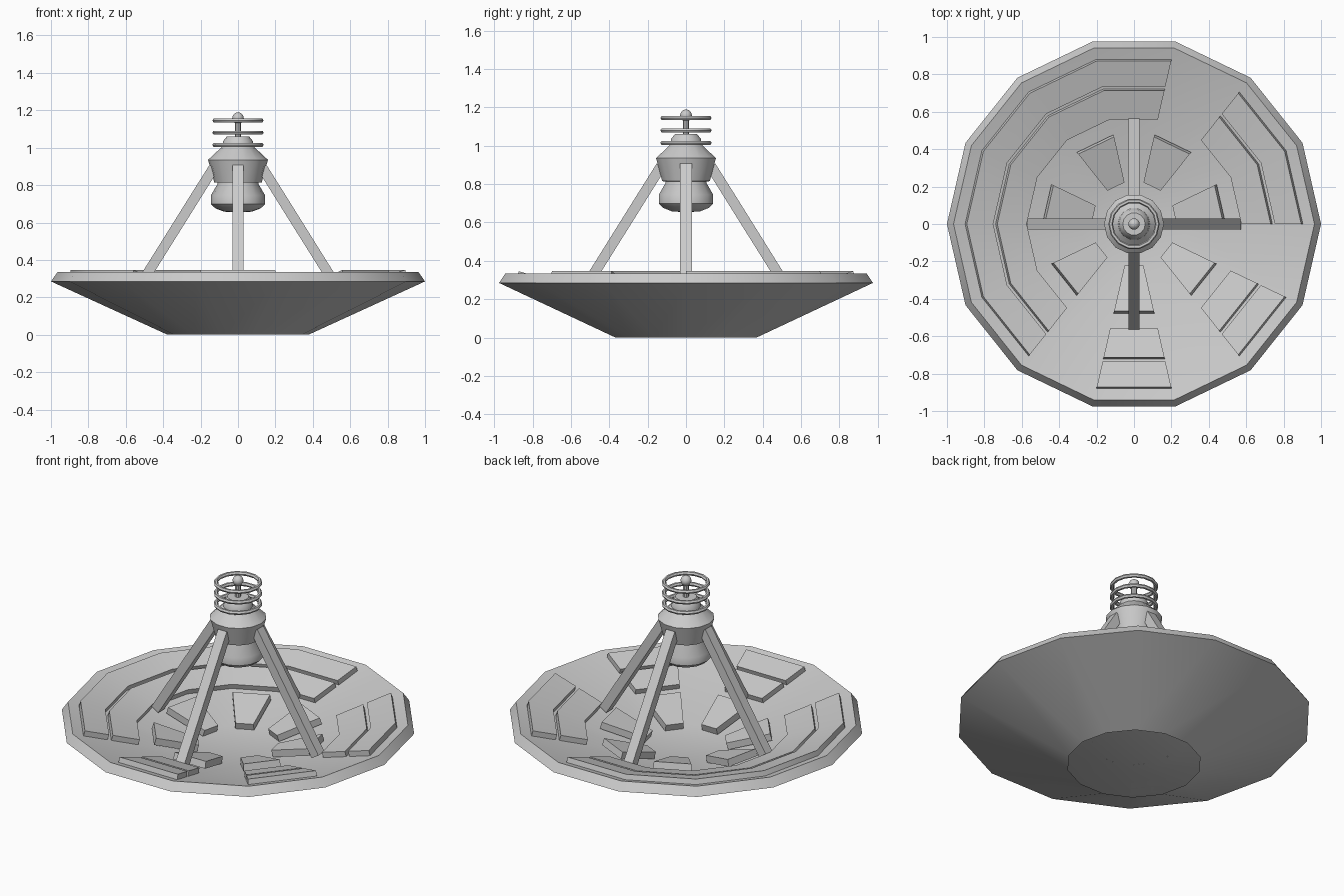
import bpy, bmesh
from math import cos, sin, pi, radians
from mathutils import Vector

if "Cube" in bpy.data.objects:
    bpy.data.objects.remove(bpy.data.objects["Cube"])

N = 14                       # sides of the dish
STEP = 2 * pi / N
SLOPE = (0.335 - 0.13) / (0.965 - 0.29)


def finish(bm, name, angle=30):
    bmesh.ops.remove_doubles(bm, verts=bm.verts, dist=1e-5)
    bmesh.ops.recalc_face_normals(bm, faces=bm.faces)
    me = bpy.data.meshes.new(name)
    bm.to_mesh(me)
    bm.free()
    me.polygons.foreach_set("use_smooth", [True] * len(me.polygons))
    me.set_sharp_from_angle(angle=radians(angle))
    ob = bpy.data.objects.new(name, me)
    bpy.context.collection.objects.link(ob)
    return ob


def lathe(name, profile, sides, angle=30):
    """Revolve (radius, z) points around the z axis."""
    bm = bmesh.new()
    rings = []
    for r, z in profile:
        if r == 0:
            rings.append([bm.verts.new((0, 0, z))] * sides)
        else:
            rings.append([bm.verts.new((r * cos(2 * pi * i / sides), r * sin(2 * pi * i / sides), z))
                          for i in range(sides)])
    for a, b in zip(rings, rings[1:]):
        for i in range(sides):
            j = (i + 1) % sides
            bm.faces.new(list(dict.fromkeys((a[i], a[j], b[j], b[i]))))
    return finish(bm, name, angle)


def cone_z(r):
    return 0.13 + (r - 0.29) * SLOPE


def panel(name, first, count, r0, r1, thick, lift=0.0):
    """Raised plate lying on the dish, following its facets."""
    bm = bmesh.new()
    shift = thick * SLOPE    # plate is raised along the slope normal
    sections = []
    for k in range(first, first + count + 1):
        c, s = cos(k * STEP), sin(k * STEP)
        pts = [(r0, cone_z(r0) + lift), (r1, cone_z(r1) + lift),
               (r1 - shift, cone_z(r1) + lift + thick), (r0 - shift, cone_z(r0) + lift + thick)]
        sections.append([bm.verts.new((r * c, r * s, z)) for r, z in pts])
    for a, b in zip(sections, sections[1:]):
        for i in range(4):
            j = (i + 1) % 4
            bm.faces.new((a[i], a[j], b[j], b[i]))
    bm.faces.new(sections[0])
    bm.faces.new(sections[-1])
    finish(bm, name)


def ring(name, z, major, minor, sides=14, tube=6):
    bm = bmesh.new()
    g = [[bm.verts.new(((major + minor * cos(2 * pi * j / tube)) * cos(2 * pi * i / sides),
                        (major + minor * cos(2 * pi * j / tube)) * sin(2 * pi * i / sides),
                        z + minor * sin(2 * pi * j / tube))) for j in range(tube)]
         for i in range(sides)]
    for i in range(sides):
        for j in range(tube):
            i2, j2 = (i + 1) % sides, (j + 1) % tube
            bm.faces.new((g[i][j], g[i2][j], g[i2][j2], g[i][j2]))
    finish(bm, name, 40)


def strut(name, angle):
    """Square bar leaning from the dish to the receiver."""
    out = Vector((cos(angle), sin(angle), 0))
    side = Vector((-sin(angle), cos(angle), 0))
    up = Vector((0, 0, 1))
    low, high = out * 0.548 + up * 0.225, out * 0.13 + up * 0.893
    across = (high - low).normalized().cross(side)
    bm = bmesh.new()
    ends = [[bm.verts.new(p + side * a * 0.03 + across * b * 0.027)
             for a, b in ((-1, -1), (1, -1), (1, 1), (-1, 1))] for p in (low, high)]
    for i in range(4):
        j = (i + 1) % 4
        bm.faces.new((ends[0][i], ends[0][j], ends[1][j], ends[1][i]))
    for e in ends:
        bm.faces.new(e)
    finish(bm, name)


# Dish: outer shell open at the bottom, bevelled rim, inner cone and floor
lathe("dish", [(0.377, 0), (1.0, 0.285), (0.965, 0.335), (0.29, 0.13), (0, 0.13)], N)

# Seven inner petals, one on every other facet
for k in range(7):
    panel(f"inner_petal_{k + 1}", 2 * k, 1, 0.24, 0.49, 0.04, 0.015)

# Outer plates, each in two stepped strips: (first facet, facet count)
for n, (first, count) in enumerate([(0, 2), (3, 6), (10, 1), (12, 1)]):
    panel(f"outer_plate_{n + 1}_inner_strip", first, count, 0.583, 0.74, 0.03)
    panel(f"outer_plate_{n + 1}_outer_strip", first, count, 0.762, 0.903, 0.03)

# Four struts
for k in range(4):
    strut(f"strut_{k + 1}", k * pi / 2)

# Receiver: lower bulb and upper housing
lathe("receiver_bulb", [(0, 0.653), (0.075, 0.658), (0.12, 0.675), (0.145, 0.698), (0.145, 0.745),
                        (0.11, 0.805), (0.11, 0.83), (0, 0.83)], 14)
lathe("receiver_housing", [(0, 0.81), (0.127, 0.815), (0.16, 0.935), (0.085, 1.005), (0.08, 1.035),
                           (0.06, 1.06), (0, 1.06)], 14)

# Antenna: rod, ball tip and three rings
lathe("antenna_rod", [(0, 1.05), (0.016, 1.05), (0.016, 1.16), (0, 1.16)], 8)
lathe("antenna_ball", [(0.031 * sin(pi * i / 8) if 0 < i < 8 else 0, 1.158 - 0.031 * cos(pi * i / 8))
                       for i in range(9)], 12, 60)
for n, z in enumerate((1.015, 1.08, 1.145)):
    ring(f"antenna_ring_{n + 1}", z, 0.125, 0.012)
